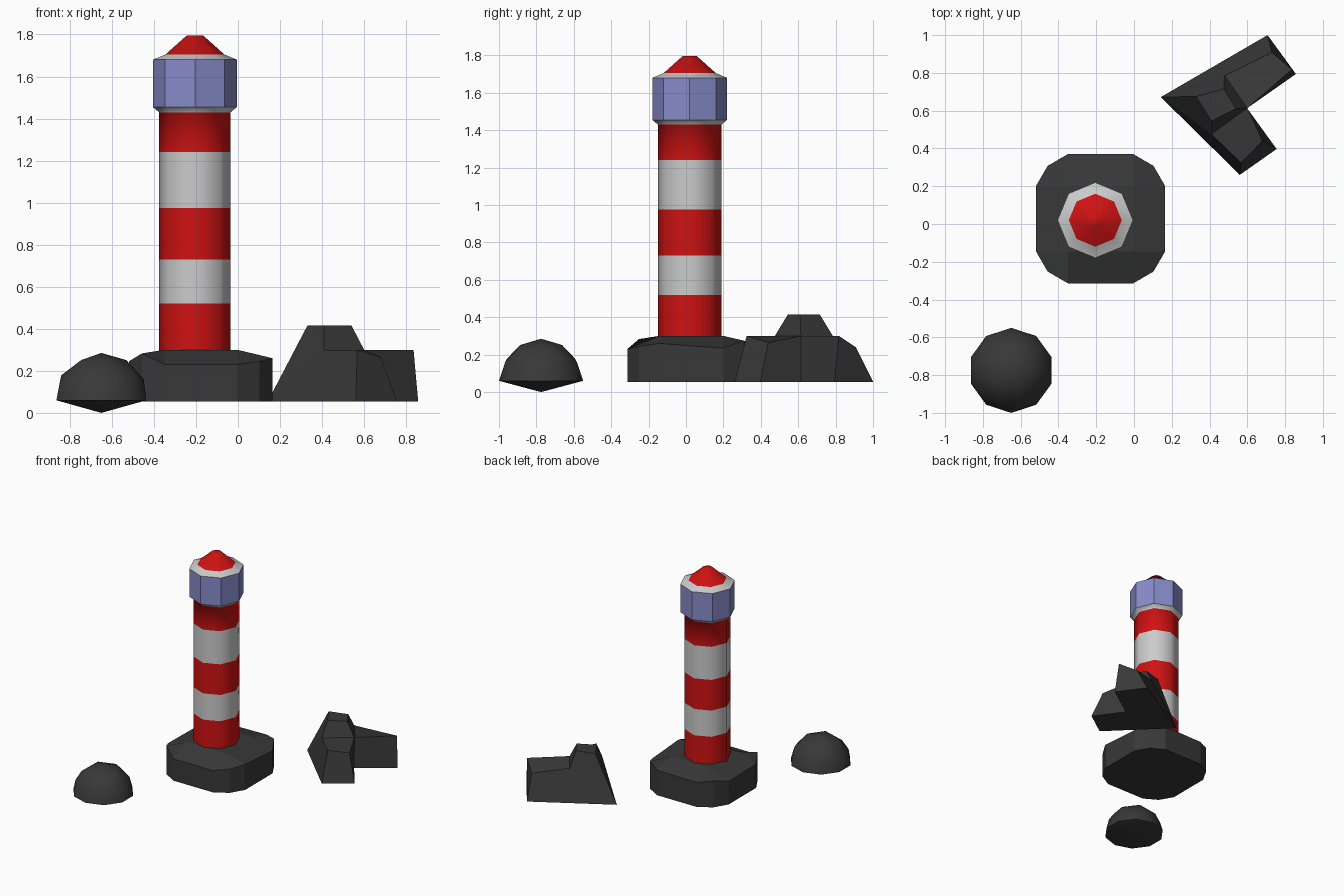
import bpy, bmesh, math
from mathutils import Vector

if "Cube" in bpy.data.objects:
    bpy.data.objects.remove(bpy.data.objects["Cube"])


def material(name, rgb):
    m = bpy.data.materials.new(name)
    m.diffuse_color = (*rgb, 1)
    m.use_nodes = True
    m.node_tree.nodes["Principled BSDF"].inputs["Base Color"].default_value = m.diffuse_color
    return m


RED = material("red_paint", (0.62, 0.006, 0.006))
WHITE = material("white_paint", (0.75, 0.75, 0.75))
GLASS = material("lantern_glass", (0.24, 0.26, 0.58))
ROCK = material("dark_rock", (0.04, 0.04, 0.04))


def finish(name, bm, mats, smooth_angle=None):
    bmesh.ops.recalc_face_normals(bm, faces=bm.faces)
    me = bpy.data.meshes.new(name)
    bm.to_mesh(me)
    bm.free()
    for m in mats:
        me.materials.append(m)
    ob = bpy.data.objects.new(name, me)
    bpy.context.collection.objects.link(ob)
    if smooth_angle:
        bpy.ops.object.select_all(action='DESELECT')
        ob.select_set(True)
        bpy.context.view_layer.objects.active = ob
        bpy.ops.object.shade_smooth_by_angle(angle=math.radians(smooth_angle))
    return ob


def from_faces(name, verts, faces):
    bm = bmesh.new()
    vs = [bm.verts.new(v) for v in verts]
    for f in faces:
        bm.faces.new([vs[i] for i in f])
    return finish(name, bm, [ROCK])


def lathe(name, rings, mats, slots, smooth_angle=None, cap=False):
    """Eight-sided stack of (radius, z) rings, one material slot per segment."""
    bm = bmesh.new()
    loops = [[bm.verts.new((-0.205 + r * math.cos(i * math.pi / 4),
                            0.02 + r * math.sin(i * math.pi / 4), z))
              for i in range(8)] for r, z in rings]
    for a, b, slot in zip(loops, loops[1:], slots):
        for i in range(8):
            j = (i + 1) % 8
            bm.faces.new((a[i], a[j], b[j], b[i])).material_index = slot
    if cap:
        bm.faces.new(loops[-1]).material_index = slots[-1]
    return finish(name, bm, mats, smooth_angle)


# striped tower with the flared white collar
lathe("striped_tower",
      [(0.17, 0.28), (0.17, 0.52), (0.17, 0.73), (0.17, 0.975),
       (0.17, 1.24), (0.17, 1.43), (0.20, 1.455)],
      [RED, WHITE], [0, 1, 0, 1, 0, 1], 50)

# lantern room
lathe("lantern_room", [(0.20, 1.455), (0.20, 1.68)], [GLASS], [0])

# roof: white rim and red cone
lathe("lantern_roof", [(0.20, 1.68), (0.14, 1.705), (0.038, 1.796)],
      [RED, WHITE], [1, 0], 50, cap=True)

# base rock: rounded square slab with an uneven rim and a flat crown
centre = Vector((-0.177, 0.028))
heights = [0.26, 0.235, 0.275, 0.255, 0.25, 0.265,
           0.24, 0.245, 0.283, 0.23, 0.23, 0.245]
quarter = [(0.342, -0.173), (0.342, 0.173), (0.28, 0.28)]
plan = []
for k in range(4):
    for x, y in quarter:
        for _ in range(k):
            x, y = -y, x
        plan.append((centre.x + x, centre.y + y))
inner = [(centre.x + x * 0.173, centre.y + y * 0.173, 0.30)
         for x, y in ((1, -1), (1, 1), (-1, 1), (-1, -1))]
verts = [(x, y, 0.055) for x, y in plan]
verts += [(x, y, h) for (x, y), h in zip(plan, heights)] + inner
faces = [tuple(range(11, -1, -1)), (24, 25, 26, 27)]
faces += [(i, (i + 1) % 12, 12 + (i + 1) % 12, 12 + i) for i in range(12)]
for k in range(4):
    a, b = 24 + k, 24 + (k + 1) % 4
    r = 12 + 3 * k
    faces.append((a, r, r + 1, b))
    faces.append((b, r + 1, r + 2, 12 + (3 * k + 3) % 12))
from_faces("base_rock", verts, faces)

# small boulder: faceted dome on a shallow pointed underside
bm = bmesh.new()
bmesh.ops.create_icosphere(bm, subdivisions=2, radius=0.225)
bmesh.ops.delete(bm, geom=[v for v in bm.verts if v.co.z < -0.01], context='VERTS')
rim = [e for e in bm.edges if e.is_boundary]
tip = bm.verts.new((0, 0, -0.06))
for e in rim:
    bm.faces.new((e.verts[0], e.verts[1], tip))
bmesh.ops.translate(bm, verts=bm.verts, vec=(-0.65, -0.775, 0.06))
finish("small_boulder", bm, [ROCK], 25)

# forked rock: two arms meeting at a raised peak
foot = [(0.142, 0.672), (0.707, 1.0), (0.857, 0.794),
        (0.598, 0.614), (0.755, 0.397), (0.56, 0.26)]
verts = [(x, y, 0.055) for x, y in foot]
verts += [(0.73, 0.908, 0.24), (0.835, 0.817, 0.30), (0.60, 0.614, 0.30),
          (0.68, 0.44, 0.265), (0.567, 0.324, 0.30),
          (0.41, 0.475, 0.30), (0.48, 0.785, 0.30)]
verts += [(x, y, 0.415) for x, y in
          ((0.33, 0.675), (0.475, 0.715), (0.54, 0.61), (0.41, 0.545))]
from_faces("forked_rock", verts, [
    (0, 1, 2, 3, 4, 5),
    (1, 2, 7, 6), (2, 3, 8, 7), (3, 4, 9, 8), (4, 5, 10, 9),
    (5, 0, 11, 10), (0, 13, 16, 11), (0, 1, 6, 12), (0, 12, 14, 13),
    (12, 8, 7, 6), (11, 10, 9, 8),
    (13, 16, 15, 14), (16, 11, 8, 15), (15, 8, 12, 14)])
